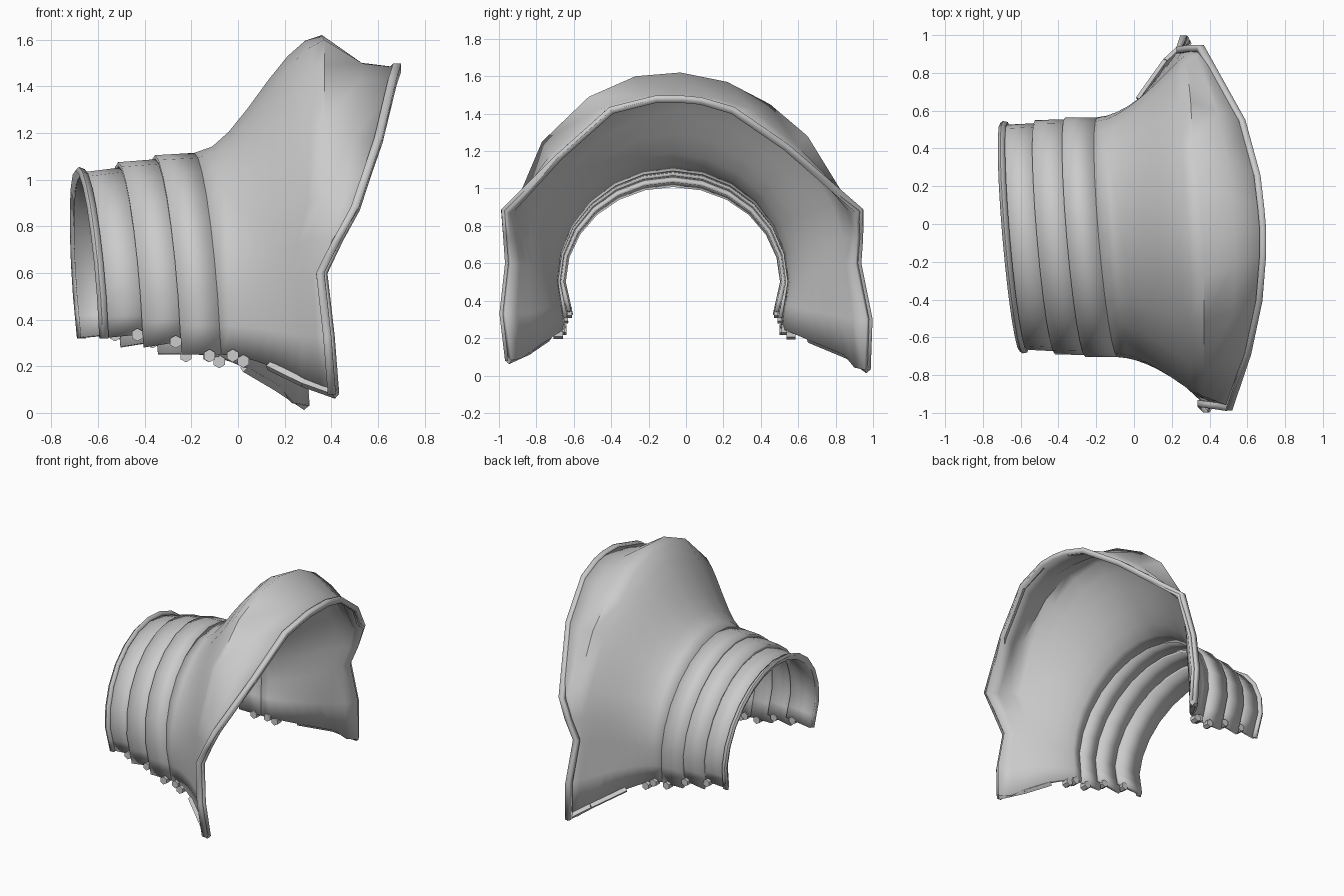
import bpy, bmesh, math
from mathutils import Vector

cube = bpy.data.objects.get("Cube")
if cube:
    bpy.data.objects.remove(cube)

steel = bpy.data.materials.new("plain grey")
steel.use_nodes = True
GREY = (0.6, 0.6, 0.6, 1)
steel.diffuse_color = GREY
steel.node_tree.nodes["Principled BSDF"].inputs["Base Color"].default_value = GREY

COUNT = 17          # points across each arch, front end to back end
TOP = COUNT // 2


def finish(name, bm, angle=40):
    mesh = bpy.data.meshes.new(name)
    bm.to_mesh(mesh)
    bm.free()
    obj = bpy.data.objects.new(name, mesh)
    bpy.context.collection.objects.link(obj)
    mesh.materials.append(steel)
    bpy.ops.object.select_all(action='DESELECT')
    obj.select_set(True)
    bpy.context.view_layer.objects.active = obj
    bpy.ops.object.shade_smooth_by_angle(angle=math.radians(angle))
    return obj


def loft(name, rows, thickness, offset=-1, angle=40):
    """Skin a list of arches and give the sheet a thickness."""
    bm = bmesh.new()
    grid = [[bm.verts.new(p) for p in row] for row in rows]
    for a, b in zip(grid, grid[1:]):
        for i in range(COUNT - 1):
            bm.faces.new((a[i], b[i], b[i + 1], a[i + 1]))
    obj = finish(name, bm, angle)
    solid = obj.modifiers.new("thickness", 'SOLIDIFY')
    solid.thickness = thickness
    solid.offset = offset
    solid.use_even_offset = True
    return obj


def arch(x, width, top, bottom):
    """Leaning cuff arch: half ellipse with two straight legs."""
    points = []
    for i in range(COUNT):
        side = -1 if i < TOP else 1
        leg = min(i, COUNT - 1 - i)
        if leg < 2:
            y = side * (width - 0.02 * (2 - leg))
            z = bottom + leg * (0.5 - bottom) / 2
        else:
            a = math.pi * (i - 2) / (COUNT - 5)
            y = -width * math.cos(a)
            z = 0.5 + (top - 0.5) * math.sin(a)
        y -= 0.07
        points.append(Vector((x + 0.075 * (1.07 - z) - 0.085 * y, y, z)))
    return points


# Overlapping wrist bands, each a little larger than the last
bands = [
    ("wrist_band", (-0.69, 0.595, 1.03, 0.32), (-0.49, 0.605, 1.055, 0.34)),
    ("middle_band", (-0.52, 0.62, 1.075, 0.28), (-0.33, 0.625, 1.09, 0.31)),
    ("upper_band", (-0.36, 0.635, 1.105, 0.25), (-0.19, 0.635, 1.115, 0.25)),
]
for name, start, end in bands:
    loft(name, [arch(*start), arch(*end)], 0.022)
loft("wrist_bead", [arch(-0.705, 0.605, 1.04, 0.32),
                    arch(-0.69, 0.615, 1.055, 0.32),
                    arch(-0.665, 0.61, 1.045, 0.32)], 0.035)

# Flared shell: crest arch and outer rim arch, front to back
crest = [Vector(p) for p in (
    (.28, -.84, .13), (.27, -.86, .33), (.27, -.86, .58), (.31, -.89, .74),
    (.36, -.91, .92), (.37, -.77, 1.25), (.37, -.52, 1.49), (.37, -.27, 1.6),
    (.36, -.03, 1.62), (.34, .22, 1.57), (.31, .45, 1.45), (.3, .65, 1.28),
    (.28, .85, .95), (.23, .86, .74), (.19, .82, .58), (.17, .83, .32),
    (.17, .86, .11))]
rim = [Vector(p) for p in (
    (.42, -.95, .08), (.4, -.98, .33), (.37, -.95, .6), (.44, -.96, .74),
    (.52, -.97, .88), (.62, -.68, 1.17), (.68, -.4, 1.42), (.7, -.16, 1.48),
    (.7, -.03, 1.48), (.69, .08, 1.47), (.67, .25, 1.42), (.59, .54, 1.22),
    (.37, .93, .88), (.32, .93, .74), (.26, .92, .6), (.28, .98, .3),
    (.29, .97, .03))]
neck = arch(-0.19, 0.635, 1.115, 0.25)


def flare_row(u):
    row = []
    for i, (a, b) in enumerate(zip(neck, crest)):
        topness = max(0, 1 - abs(i - TOP) / 6)
        f = topness * u * u * (3 - 2 * u) + (1 - topness) * u ** 1.7
        p = a.lerp(b, f)
        p.x = a.x + (b.x - a.x) * u
        row.append(p)
    return row


rows = [flare_row(u) for u in (0, 0.14, 0.27, 0.42, 0.58, 0.73, 0.87, 1)]
dip = []
for a, b in zip(crest, rim):
    p = a.lerp(b, 0.5)
    p.z = a.z + (b.z - a.z) * 0.85
    dip.append(p)
loft("flared_shell", rows + [dip, rim], 0.022, angle=60)

# Raised trim around the open edge
inner = [p - Vector((0.035, 0, 0)) for p in rim]
loft("rim_trim", [inner, rim], 0.035, offset=0, angle=25)


def rod(name, start, end, radius, sides):
    """Prism between two points."""
    start, end = Vector(start), Vector(end)
    axis = end - start
    bm = bmesh.new()
    bmesh.ops.create_cone(bm, cap_ends=True, segments=sides, radius1=radius,
                          radius2=radius, depth=axis.length)
    turn = axis.to_track_quat('Z', 'Y').to_matrix().to_4x4()
    turn.translation = (start + end) / 2
    bm.transform(turn)
    return finish(name, bm, 25)


# Folded lower edges and fastening studs on both sides
for side, i in (("front", 0), ("back", COUNT - 1)):
    out = Vector((0, -1 if i == 0 else 1, 0))
    rod(side + "_lower_edge", rows[4][i], rows[-1][i], 0.02, 4)
    rod(side + "_lower_corner", rows[-1][i], rim[i], 0.02, 4)
    spots = [arch(*end)[i] - Vector((0.05, 0, 0.005)) for _, _, end in bands]
    spots += [rows[1][i], rows[2][i] - Vector((0, 0, 0.015))]
    for n, p in enumerate(spots):
        rod(f"{side}_stud_{n + 1}", p - out * 0.025, p + out * 0.025, 0.028, 6)
